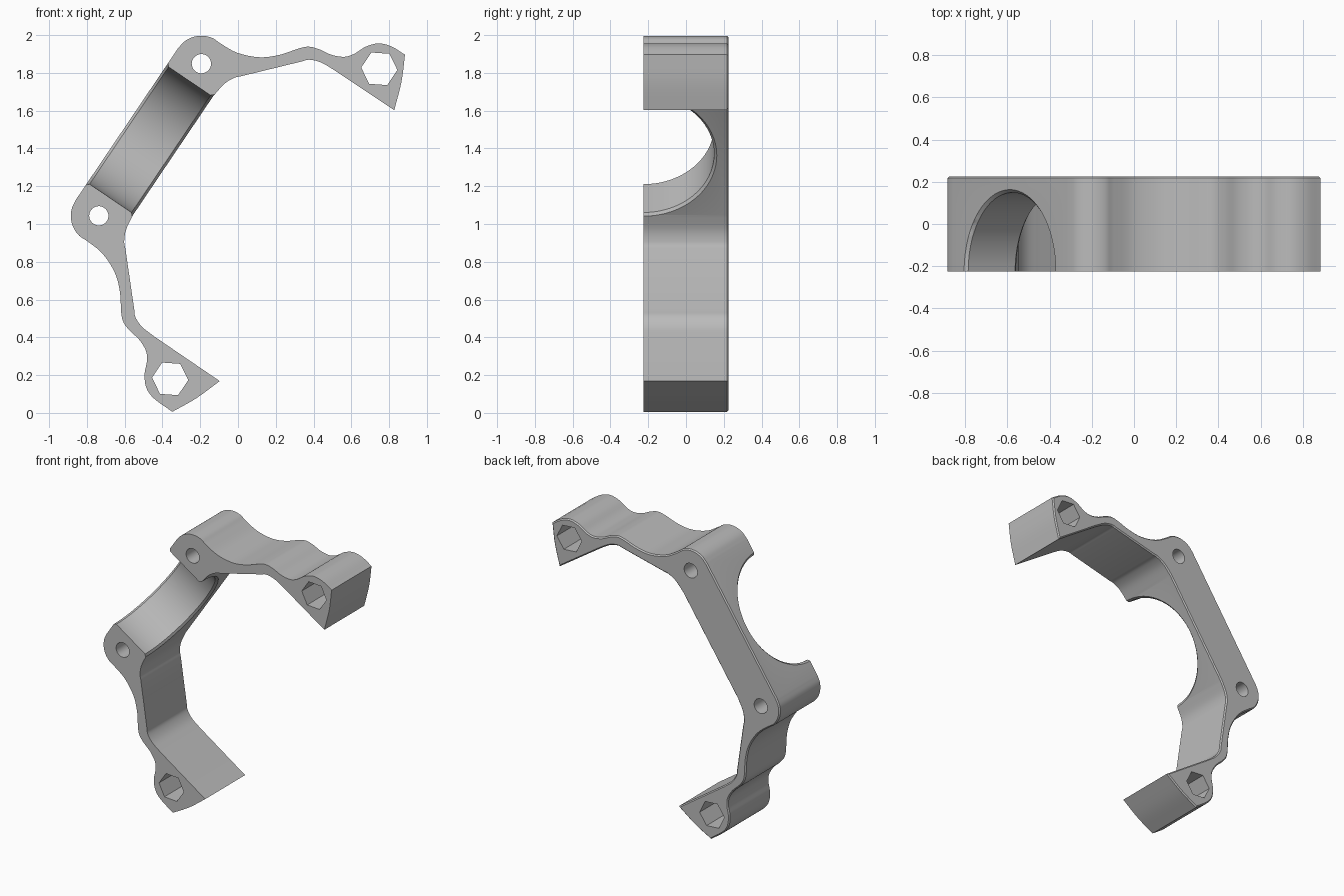
import bpy
import bmesh
from math import sin, cos, pi, radians
from mathutils import Vector

if "Cube" in bpy.data.objects:
    bpy.data.objects.remove(bpy.data.objects["Cube"], do_unlink=True)

TILT = radians(56)
MID = Vector((-0.4655, 0, 1.446))
ALONG = Vector((cos(TILT), 0, sin(TILT)))      # along the straight bar
ACROSS = Vector((sin(TILT), 0, -cos(TILT)))    # towards the open side
DEPTH = 0.225
CHAMFER = 0.008
BAR = 0.148                                    # half width of bar, boss radius
BOSS = 0.4855                                  # boss distance from the middle


def place(u, v, y):
    return MID + ALONG * u + ACROSS * v + Vector((0, y, 0))


def smooth(points, steps=5):
    """Catmull-Rom curve through the points."""
    p = [Vector(q) for q in points]
    p = [2 * p[0] - p[1]] + p + [2 * p[-1] - p[-2]]
    out = []
    for a, b, c, d in zip(p, p[1:], p[2:], p[3:]):
        for i in range(steps):
            t = i / steps
            out.append(0.5 * (2 * b + (c - a) * t + (2 * a - 5 * b + 4 * c - d) * t * t
                              + (3 * b - a - 3 * c + d) * t ** 3))
    return out


def half_outline(shift):
    """Boss, wavy arm, pointed clamp end and inner side of one arm."""
    arc = [(BOSS + BAR * cos(a), BAR * sin(a))
           for a in (radians(d) for d in range(-90, 11, 20))]
    wave = [(.640, .126), (.686, .236), (.756, .317), (.844, .385), (.880, .424),
            (.898, .476), (.910, .545), (.939, .607), (.982, .642), (1.045, .670),
            (1.099, .717), (1.124, .783)]
    corner, tip = (1.128, .867 + shift), (.853, .984 + shift)
    bulge = (.998, .932 + shift)
    pts = smooth(arc + wave + [corner])
    pts += smooth([corner, bulge, tip])
    pts += [Vector(tip)]
    pts += smooth([(.851, .60), (.845, .52), (.822, .461), (.79, .432)])
    pts += smooth([(.55, .213), (.522, .187), (.466, .161), (.381, BAR)])
    return pts + [Vector((.381, BAR))]


def make_object(name, bm):
    bmesh.ops.recalc_face_normals(bm, faces=bm.faces)
    mesh = bpy.data.meshes.new(name)
    bm.to_mesh(mesh)
    bm.free()
    obj = bpy.data.objects.new(name, mesh)
    bpy.context.collection.objects.link(obj)
    return obj


def loft(name, rings):
    """Closed solid through rings of equal point count."""
    bm = bmesh.new()
    loops = [[bm.verts.new(p) for p in ring] for ring in rings]
    n = len(loops[0])
    for a, b in zip(loops, loops[1:]):
        for i in range(n):
            j = (i + 1) % n
            bm.faces.new((a[i], a[j], b[j], b[i]))
    bm.faces.new(loops[0])
    bm.faces.new(loops[-1])
    return make_object(name, bm)


def inset(points, dist):
    out = []
    for i, p in enumerate(points):
        a = (p - points[i - 1]).normalized()
        b = (points[(i + 1) % len(points)] - p).normalized()
        na, nb = Vector((-a.y, a.x)), Vector((-b.y, b.x))
        out.append(p + (na + nb) * dist / max(1 + na.dot(nb), 0.3))
    return out


# Bracket body: extruded outline with a thin chamfer round the back
upper = half_outline(0)
lower = [Vector((-p.x, p.y)) for p in reversed(half_outline(0.036))]
outline = upper + lower
back = inset(outline, CHAMFER)
bracket = loft("bracket", [[place(*p, -DEPTH) for p in outline],
                           [place(*p, DEPTH - CHAMFER) for p in outline],
                           [place(*p, DEPTH) for p in back]])

# Cutters: bolt holes, hexagonal nut holes and the round saddle
cutters = []


def hole(name, u, v, radius, sides):
    ring = [(u + radius * cos(2 * pi * i / sides), v + radius * sin(2 * pi * i / sides))
            for i in range(sides)]
    cutters.append(loft(name, [[place(*p, y) for p in ring] for y in (-0.4, 0.4)]))


for side, label in ((1, "upper"), (-1, "lower")):
    hole(label + "_bolt_hole", side * BOSS, 0, 0.051, 32)
    hole(label + "_hex_hole", side * 0.99, 0.796, 0.096, 6)

saddle = [(-0.3, .388), (-BAR, .388), (-BAR + .014, .374),
          (BAR - .014, .374), (BAR, .388), (0.3, .388)]
cutters.append(loft("saddle_cutter", [
    [place(r * cos(2 * pi * i / 96), v, -DEPTH + r * sin(2 * pi * i / 96))
     for i in range(96)] for v, r in saddle]))

for cutter in cutters:
    cutter.hide_render = True
    mod = bracket.modifiers.new(cutter.name, 'BOOLEAN')
    mod.operation = 'DIFFERENCE'
    mod.solver = 'EXACT'
    mod.object = cutter

# Bake the cuts and discard the cutters
graph = bpy.context.evaluated_depsgraph_get()
mesh = bpy.data.meshes.new_from_object(bracket.evaluated_get(graph))
bracket.modifiers.clear()
bracket.data = mesh
for cutter in cutters:
    bpy.data.objects.remove(cutter, do_unlink=True)

# Plain grey finish
grey = bpy.data.materials.new("plain_grey")
grey.use_nodes = True
colour = (0.5, 0.5, 0.5, 1)
grey.diffuse_color = colour
grey.node_tree.nodes["Principled BSDF"].inputs["Base Color"].default_value = colour
mesh.materials.clear()
mesh.materials.append(grey)

bpy.ops.object.select_all(action='DESELECT')
bracket.select_set(True)
bpy.context.view_layer.objects.active = bracket
bpy.ops.object.shade_smooth_by_angle(angle=radians(30))
